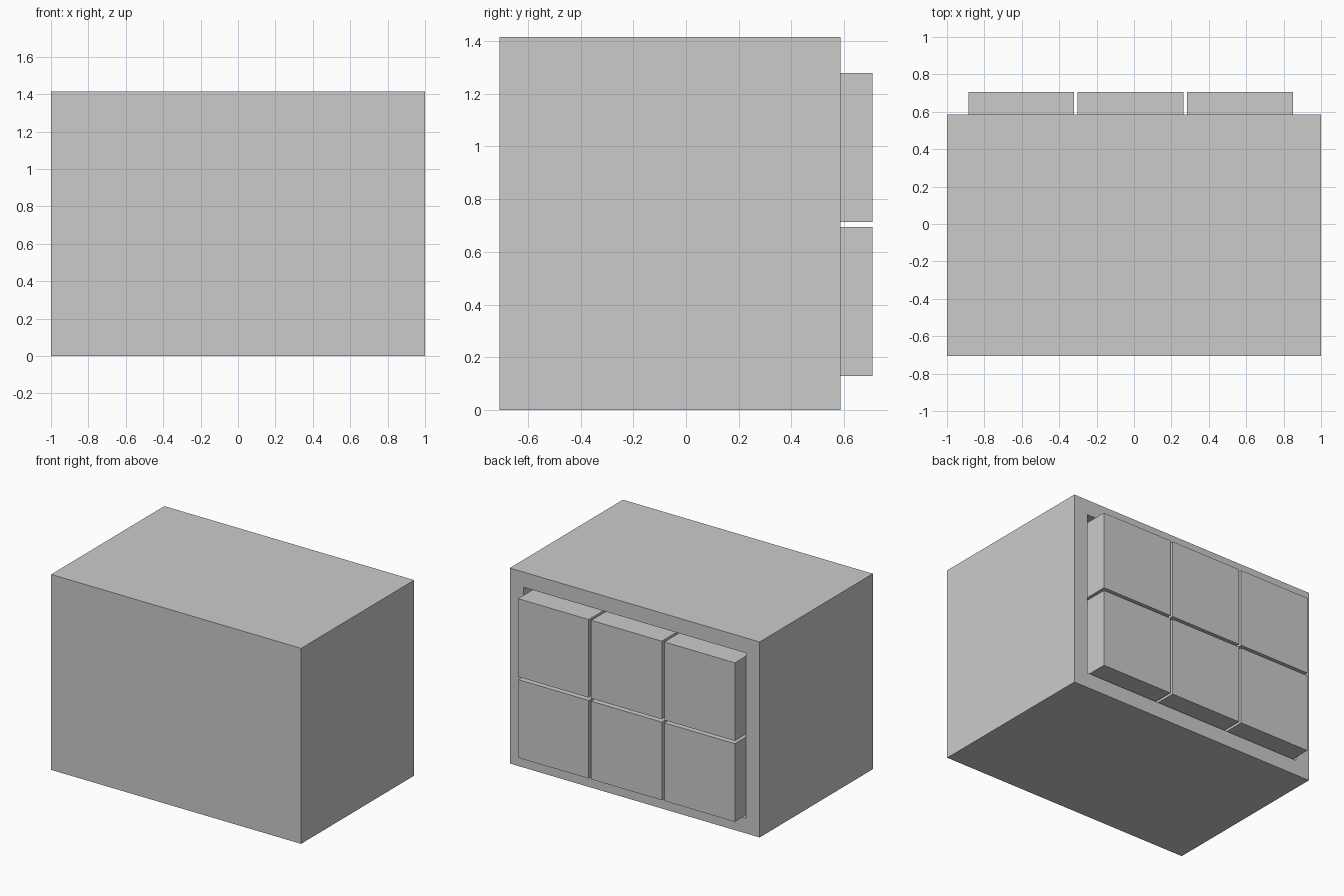
import bpy, bmesh

if "Cube" in bpy.data.objects:
    bpy.data.objects.remove(bpy.data.objects["Cube"])

X, Y0, Y1, H = 1.0, -0.707, 0.586, 1.414   # outer shell
WALL = 0.11


def block(name, lo, hi):
    bm = bmesh.new()
    bmesh.ops.create_cube(bm, size=1)
    for v in bm.verts:
        v.co = [(a + b) / 2 + c * (b - a) for a, b, c in zip(lo, hi, v.co)]
    mesh = bpy.data.meshes.new(name)
    obj = bpy.data.objects.new(name, mesh)
    bpy.context.collection.objects.link(obj)
    return bm, mesh


# Case: inset the back face and push it inward to form the hollow
bm, mesh = block("case", (-X, Y0, 0), (X, Y1, H))
bm.normal_update()
back = max(bm.faces, key=lambda f: f.normal.y)
bmesh.ops.inset_region(bm, faces=[back], thickness=WALL, use_even_offset=True)
floor = bmesh.ops.extrude_discrete_faces(bm, faces=[back])["faces"][0]
for v in floor.verts:
    v.co.y = Y0 + WALL
bmesh.ops.recalc_face_normals(bm, faces=bm.faces)
bm.to_mesh(mesh)
bm.free()

# Six square drawers sliding out of the case
SIZE, PITCH = 0.565, 0.585
for row in range(2):
    for col in range(3):
        x, z = -0.886 + col * PITCH, 0.129 + row * PITCH
        bm, mesh = block(f"drawer_{row}_{col}", (x, -0.59, z),
                         (x + SIZE, 0.707, z + SIZE))
        bm.to_mesh(mesh)
        bm.free()
